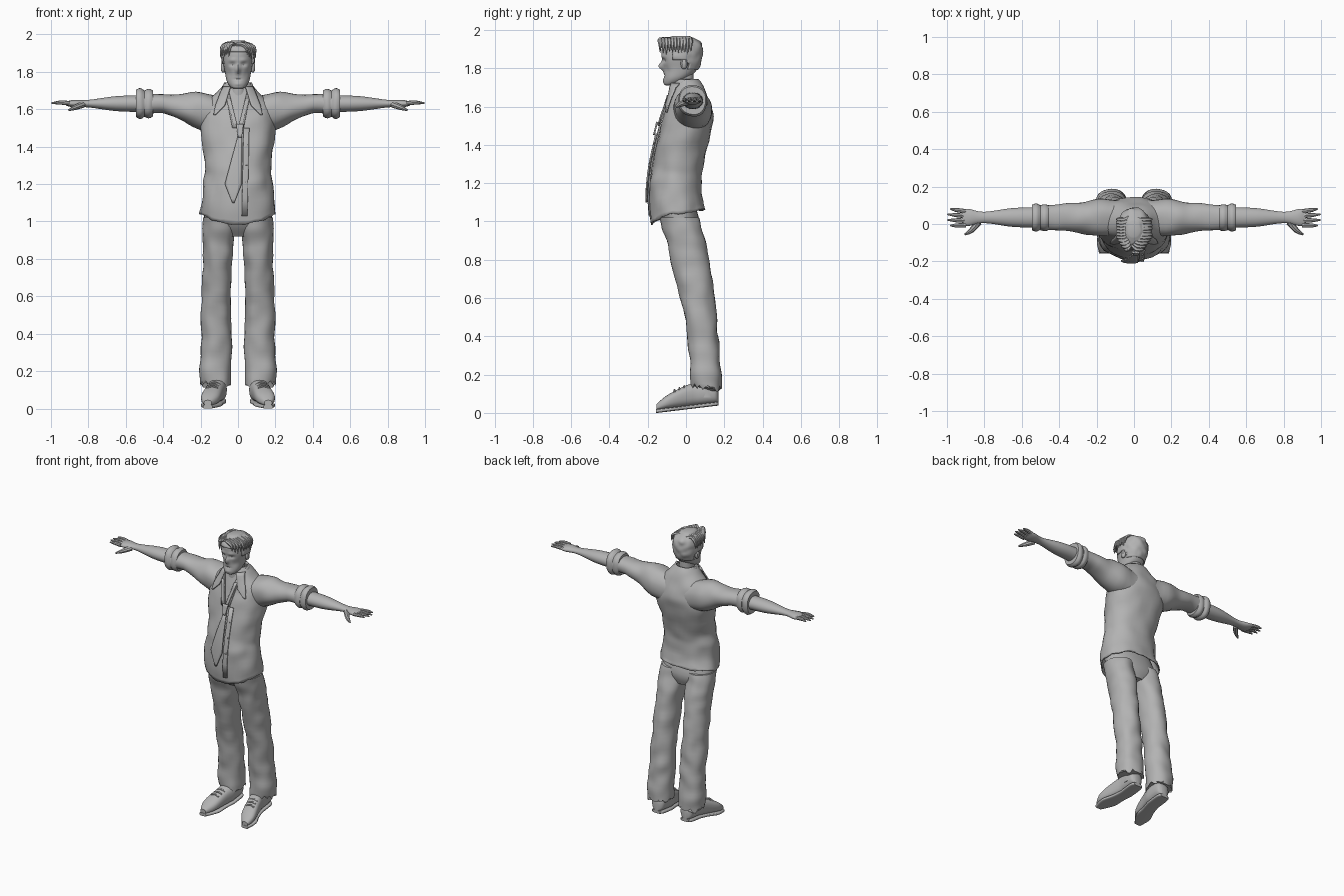
import bpy, bmesh, math, random
from mathutils import Vector, noise

random.seed(4)
if "Cube" in bpy.data.objects:
    bpy.data.objects.remove(bpy.data.objects["Cube"])

grey = bpy.data.materials.new("plain_grey")
grey.use_nodes = True
grey.diffuse_color = (.45, .45, .45, 1)
grey.node_tree.nodes["Principled BSDF"].inputs["Base Color"].default_value = grey.diffuse_color


def finish(name, bm, mirror=False, thick=0):
    bmesh.ops.recalc_face_normals(bm, faces=bm.faces)
    mesh = bpy.data.meshes.new(name)
    bm.to_mesh(mesh)
    bm.free()
    mesh.materials.append(grey)
    part = bpy.data.objects.new(name, mesh)
    bpy.context.collection.objects.link(part)
    bpy.ops.object.select_all(action='DESELECT')
    part.select_set(True)
    bpy.context.view_layer.objects.active = part
    bpy.ops.object.shade_smooth_by_angle(angle=math.radians(40))
    if thick:
        solid = part.modifiers.new("thickness", 'SOLIDIFY')
        solid.thickness = thick
        solid.offset = 0
    if mirror:
        part.modifiers.new("mirror", 'MIRROR')


def skin(tubes, caps=True):
    """Join each list of rings into a tube."""
    bm = bmesh.new()
    for rings in tubes:
        loops = [[bm.verts.new(point) for point in ring] for ring in rings]
        count = len(loops[0])
        for low, high in zip(loops, loops[1:]):
            for i in range(count):
                j = (i + 1) % count
                bm.faces.new((low[i], low[j], high[j], high[i]))
        if caps:
            bm.faces.new(loops[0][::-1])
            bm.faces.new(loops[-1])
    return bm


def refine(rows, steps):
    """Interpolate smoothly between stations."""
    last = len(rows) - 1
    fine = []
    for i in range(last):
        before, after = rows[max(0, i - 1)], rows[min(last, i + 2)]
        for step in range(steps):
            t = step / steps
            fine.append([b + t / 2 * (c - a + t * (2 * a - 5 * b + 4 * c - d + t * (3 * (b - c) + d - a)))
                         for a, b, c, d in zip(before, rows[i], rows[i + 1], after)])
    return fine + [list(rows[-1])]


def loft_rings(axis, rows, path, sides=28, steps=5, power=2.2, fold=0, freq=12, shape=None):
    """Rows hold position and two radii; path gives the centre at a position."""
    rings = []
    for along, ra, rb in refine(rows, steps):
        ca, cb = path(along)
        ring = []
        for i in range(sides):
            angle = math.tau * i / sides
            c, s = math.cos(angle), math.sin(angle)
            u = math.copysign(abs(c) ** (2 / power), c)
            w = math.copysign(abs(s) ** (2 / power), s)

            def place(scale):
                point = [ca + ra * u * scale, cb + rb * w * scale]
                point.insert(axis, along)
                return Vector(point)

            point = place(1 + fold * noise.noise(place(1) * freq))
            ring.append(shape(point, w) if shape else point)
        rings.append(ring)
    return rings


def loft(name, axis, rows, path, mirror=False, caps=True, thick=0, **options):
    finish(name, skin([loft_rings(axis, rows, path, **options)], caps), mirror, thick)


def tube(points, radii, sides=8):
    rows = refine([(*point, radius) for point, radius in zip(points, radii)], 3)
    centres = [Vector(row[:3]) for row in rows]
    rings = []
    for i, centre in enumerate(centres):
        tangent = centres[min(i + 1, len(rows) - 1)] - centres[max(i - 1, 0)]
        turn = tangent.to_track_quat('Z', 'Y')
        angles = [math.tau * k / sides for k in range(sides)]
        rings.append([centre + turn @ Vector((math.cos(a), math.sin(a), 0)) * rows[i][3] for a in angles])
    return rings


# Shirt body with a dipping, ragged hem
def torso_path(z):
    return 0, -.02 - .035 * math.cos(7 * (z - 1.17))


def hem(point, w):
    low = max(0, 10 * (1.15 - point.z))
    point.z += low * (.02 * max(0, w) - .05 * min(0, w) ** 2 + random.uniform(-.005, .005))
    return point


torso = [(1.04, .2, .14), (1.2, .18, .13), (1.3, .17, .13), (1.5, .2, .13),
         (1.6, .19, .11), (1.7, .1, .08), (1.74, .06, .06)]
loft("shirt_body", 2, torso, torso_path, sides=40, steps=7, fold=.07, shape=hem, caps=False, thick=.008)
torso_fine = refine(torso, 10)


def drape(name, rows, lift=.012, mirror=False, cuts=5):
    """Lay a strip on the shirt front; rows are height, left edge, right edge."""
    bm = bmesh.new()
    grid = []
    for start, end in zip(rows, rows[1:]):
        for step in range(cuts + 1):
            z, left, right = [a + (b - a) * step / cuts for a, b in zip(start, end)]
            row = min(torso_fine, key=lambda station: abs(station[0] - z))
            line = []
            for k in range(cuts + 1):
                x = left + (right - left) * k / cuts
                side = min(.97, abs(x) / row[1])
                depth = row[2] * (1 - side ** 2.2) ** (1 / 2.2)
                line.append(bm.verts.new((x, torso_path(z)[1] - depth - lift, z)))
            grid.append(line)
    for upper, lower in zip(grid, grid[1:]):
        for k in range(cuts):
            bm.faces.new((upper[k], upper[k + 1], lower[k + 1], lower[k]))
    bmesh.ops.remove_doubles(bm, verts=bm.verts, dist=.0001)
    finish(name, bm, mirror, .008)


# Collar, open neckline, placket and loose tie
loft("collar_band", 2, [(1.69, .09, .08), (1.74, .07, .06)], lambda z: (0, -.005), caps=False, thick=.01,
     shape=lambda point, w: point + Vector((0, 0, .05 * min(0, w))))
drape("collar_flap", [(1.72, .04, .08), (1.62, .07, .12), (1.57, .12, .13)], .02, True)
drape("neckline_edge", [(1.7, .05, .07), (1.5, 0, .03)], mirror=True)
drape("button_placket", [(1.5, .03, .06), (1.03, .02, .05)])
drape("tie_loop", [(1.66, .04, .06), (1.5, 0, .02)], .02, True)
drape("tie_knot", [(1.52, -.01, .03), (1.45, 0, .02)], .03)
drape("tie_blade", [(1.46, 0, .02), (1.2, -.07, .02), (1.1, -.03, -.02)], .02)
for height in (1.2, 1.3, 1.4):
    drape("shirt_button", [(height + .01, .04, .05), (height, .04, .05)], .018)


# Sleeves, rolled cuffs, forearms and hands
def arm_path(x):
    return .035, 1.63 - .2 * max(0, .4 - x)


loft("sleeve", 0, [(.05, .09, .1), (.2, .1, .1), (.3, .08, .07), (.4, .07, .05), (.5, .07, .06)],
     arm_path, True, fold=.1)
cuff = [(.455 + .09 * t, .067 + .008 * abs(math.sin(math.tau * t)), .07 + .01 * abs(math.sin(math.tau * t)))
        for t in (i / 8 for i in range(9))]
loft("rolled_cuff", 0, cuff, arm_path, True, fold=.1, steps=2)
loft("forearm", 0, [(.5, .055, .045), (.65, .05, .04), (.8, .03, .02), (.88, .045, .02), (.92, .045, .01)],
     arm_path, True, power=2)
fingers = []
for i in range(4):
    y = .068 - .025 * i
    tip = 1 - .008 * (i - 1.5) ** 2
    fingers.append(tube([(.9, y, 1.632), (.95, y * 1.1, 1.636), (tip, y * 1.2, 1.632)], (.012, .011, .004)))
fingers.append(tube([(.83, .01, 1.625), (.87, -.035, 1.61), (.905, -.056, 1.595)], (.018, .014, .005)))
finish("fingers", skin(fingers), True)


# Trousers with frayed hems
def fray(point, w):
    if point.z < .15:
        point.z += random.uniform(-.02, .02)
    return point


def leg_path(z):
    return .12 - .02 * z * z, .11 - .14 * z * z


loft("trouser_seat", 2, [(.92, .09, .06), (1, .18, .1), (1.15, .16, .1)], lambda z: (0, leg_path(z)[1]))
loft("trouser_leg", 2, [(.13, .085, .08), (.4, .08, .08), (.8, .08, .1), (1.02, .09, .1)], leg_path, True,
     steps=14, fold=.13, shape=fray)
loft("ankle", 2, [(.08, .04, .05), (.2, .04, .05)], leg_path, True)


# Shoes turned outward, with raised heels
def shoe_centre(y):
    return .11 + .25 * max(0, .05 - y)


def ground(y):
    return .12 * (y + .15)


upper = [(.17, .02, .03), (.15, .045, .05), (.08, .05, .06), (0, .05, .055), (-.1, .05, .035), (-.155, .02, .015)]
heights = {round(y, 4): half for y, _, half in refine(upper, 5)}
loft("shoe_upper", 1, upper, lambda y: (shoe_centre(y), ground(y) + .015 + heights[round(y, 4)]), True, power=2.5)
loft("shoe_sole", 1, [(.17, .03, .01), (.14, .045, .01), (0, .045, .01), (-.08, .055, .01), (-.157, .025, .01)],
     lambda y: (shoe_centre(y), ground(y) + .01), True, power=4)
laces = []
for i in range(3):
    y, z = -.01 - .025 * i, .14 - .01 * i
    x = shoe_centre(y)
    laces.append(tube([(x - .03, y, z - .012), (x, y, z), (x + .03, y, z - .012)], (.005, .005, .005)))
finish("shoe_laces", skin(laces), True)


# Head with a sculpted face: across, height, half width, half height, push
def head_path(z):
    return 0, -.026 - 5 * max(0, 1.82 - z) ** 2


features = {"nose": (0, 1.81, .011, .02, -.025), "eye": (.03, 1.84, .016, .01, .012),
            "brow": (.03, 1.863, .02, .008, -.006), "mouth": (0, 1.76, .02, .004, .006),
            "chin": (0, 1.735, .02, .01, -.005), "cheek": (.045, 1.79, .015, .02, .005)}


def face(point, w):
    if w < 0:
        for x, z, wide, tall, push in features.values():
            point.y += push * math.exp(-((abs(point.x) - x) / wide) ** 2 - ((point.z - z) / tall) ** 2)
    return point


skull = [(1.71, .02, .02), (1.72, .04, .04), (1.75, .06, .065), (1.8, .07, .09), (1.86, .08, .1),
         (1.92, .07, .095), (1.955, .03, .04)]
loft("head", 2, skull, head_path, sides=56, steps=8, shape=face)
loft("neck", 2, [(1.58, .07, .06), (1.7, .05, .06), (1.8, .05, .06)], lambda z: (0, -.02))
loft("ear", 0, [(.065, .01, .02), (.08, .018, .03), (.09, .01, .02)], lambda x: (-.01, 1.825), True)

# Hair cap cut back to the hairline
cap = [(z + .01, 1.07 * wide, 1.07 * deep) for z, wide, deep in skull[2:]]
bm = skin([loft_rings(2, cap, head_path, sides=48, steps=7, fold=.08, freq=28)])
bare = []
for polygon in bm.faces:
    centre = polygon.calc_center_median()
    hairline = 1.91 if centre.y < -.07 else 1.84 if centre.y < .01 else 1.79
    if centre.z < hairline:
        bare.append(polygon)
bmesh.ops.delete(bm, geom=bare, context='FACES')
finish("hair_cap", bm, thick=.008)

# Loose locks swept out from the parting
locks = []
for i in range(11):
    for side in (-1, 1):
        y = -.125 + .016 * i
        reach = side * (.045 + .04 * min(1, i / 4))
        size = random.uniform(.8, 1.1)
        end = random.uniform(1.87, 1.9)
        locks.append(tube([(-.015, y + .015, 1.94), (reach / 2 - .01, y - .01, 1.95),
                           (reach, y - .01, 1.93), (reach * 1.1, y - .01, end)],
                          (.008 * size, .014 * size, .012 * size, .001), 6))
finish("hair_locks", skin(locks))
